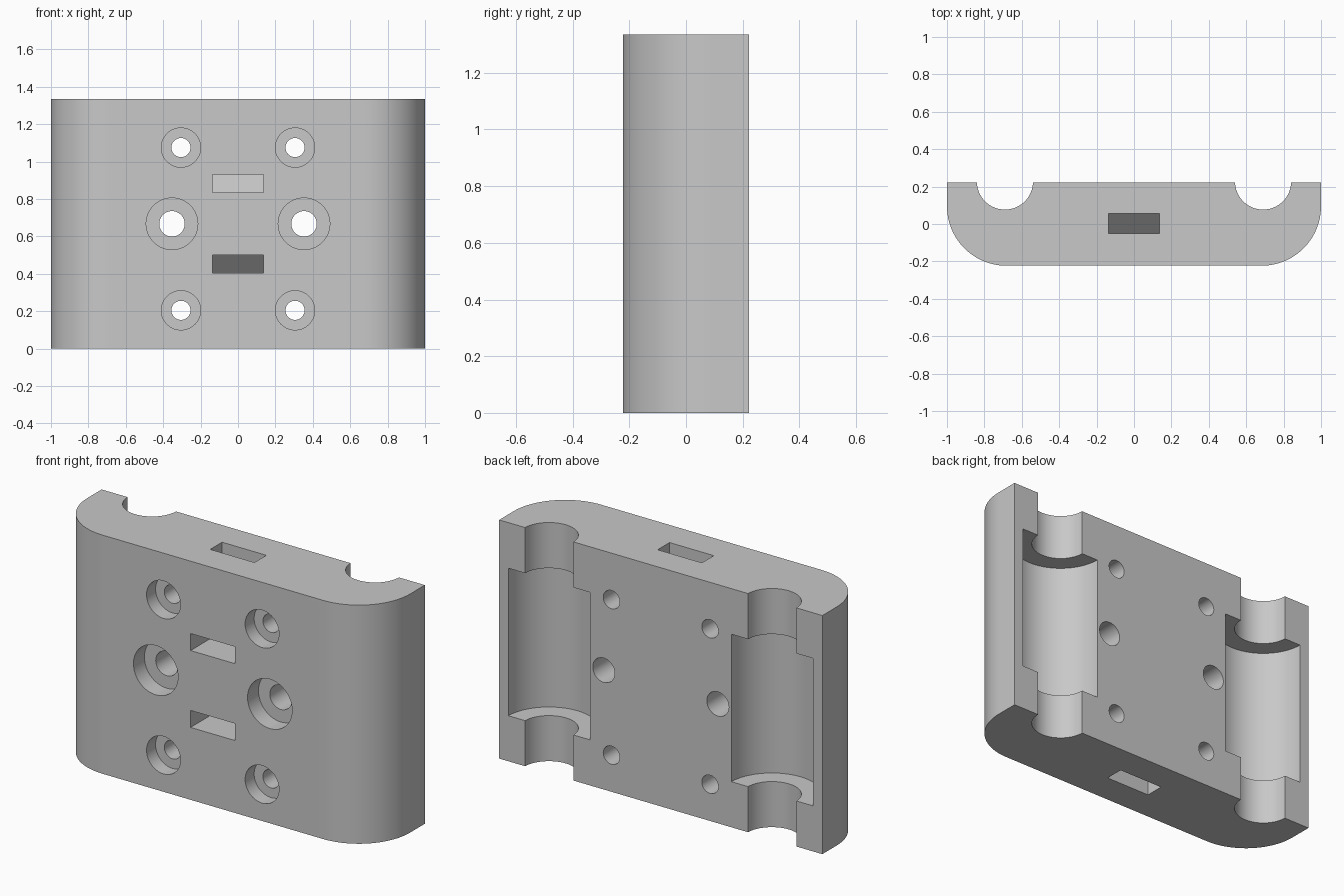
import bpy
import bmesh
from math import pi, sin, cos
from mathutils import Matrix, Vector

default = bpy.data.objects.get("Cube")
if default:
    bpy.data.objects.remove(default, do_unlink=True)

HEIGHT, DEPTH = 1.335, 0.223
MID = HEIGHT / 2

grey = bpy.data.materials.new("light grey")
grey.use_nodes = True
grey.diffuse_color = (0.58, 0.58, 0.58, 1)
grey.node_tree.nodes["Principled BSDF"].inputs["Base Color"].default_value = (0.58, 0.58, 0.58, 1)


def to_object(name, bm):
    bmesh.ops.recalc_face_normals(bm, faces=bm.faces)
    mesh = bpy.data.meshes.new(name)
    bm.to_mesh(mesh)
    bm.free()
    mesh.materials.append(grey)
    obj = bpy.data.objects.new(name, mesh)
    bpy.context.collection.objects.link(obj)
    return obj


def prism(name, points, direction):
    """Extrude a closed outline of 3D points along a direction."""
    bm = bmesh.new()
    face = bm.faces.new([bm.verts.new(p) for p in points])
    extruded = bmesh.ops.extrude_face_region(bm, geom=[face])["geom"]
    verts = [v for v in extruded if isinstance(v, bmesh.types.BMVert)]
    bmesh.ops.translate(bm, verts=verts, vec=Vector(direction))
    return to_object(name, bm)


def cylinder(name, start, end, radius, segments=64):
    start, end = Vector(start), Vector(end)
    axis = end - start
    turn = axis.to_track_quat('Z', 'Y').to_matrix().to_4x4()
    bm = bmesh.new()
    bmesh.ops.create_cone(bm, cap_ends=True, segments=segments, radius1=radius,
                          radius2=radius, depth=axis.length,
                          matrix=Matrix.Translation((start + end) / 2) @ turn)
    return to_object(name, bm)


# Body: plate with two large rounded front corners
R, STEPS = 0.318, 24
arc = [(1 - R + R * sin(pi / 2 * i / STEPS), R - DEPTH - R * cos(pi / 2 * i / STEPS))
       for i in range(STEPS + 1)]
half = arc + [(1, DEPTH)]
outline = half + [(-x, y) for x, y in reversed(half)]
body = prism("bearing_block", [(x, y, 0) for x, y in outline], (0, 0, HEIGHT))

cutters = []
for side in (-1, 1):
    # Rod channel and wider bearing pocket, open to the back
    x, y = side * 0.69, DEPTH + 0.004
    cutters.append(cylinder("rod_channel_cutter", (x, y, -0.1), (x, y, HEIGHT + 0.1), 0.15))
    cutters.append(cylinder("bearing_pocket_cutter", (x, y, 0.255), (x, y, HEIGHT - 0.255), 0.253, 96))

    # Counterbored screw holes: x, z, hole radius, bore radius, bore depth
    for hx, hz, hole, bore, deep in ((0.305, 1.075, 0.051, 0.105, 0.08),
                                     (0.305, HEIGHT - 1.13, 0.051, 0.105, 0.08),
                                     (0.353, MID, 0.068, 0.138, 0.097)):
        hx *= side
        cutters.append(cylinder("screw_hole_cutter", (hx, -0.4, hz), (hx, 0.4, hz), hole, 48))
        cutters.append(cylinder("counterbore_cutter", (hx, -0.4, hz), (hx, deep - DEPTH, hz), bore))

# Belt slots: from the front face, over a ramp, out of the top or bottom
slot = [(-0.4, 0.835), (-0.05, 0.835), (0.055, 0.94), (0.055, 1.5),
        (-0.05, 1.5), (-0.05, 0.93), (-0.4, 0.93)]
for flip in (False, True):
    points = [(-0.137, y, HEIGHT - z if flip else z) for y, z in slot]
    cutters.append(prism("belt_slot_cutter", points, (0.274, 0, 0)))

# Cut everything out of the body
bpy.ops.object.select_all(action='DESELECT')
body.select_set(True)
bpy.context.view_layer.objects.active = body
for cutter in cutters:
    cutter.hide_render = True
    mod = body.modifiers.new("cut", 'BOOLEAN')
    mod.operation = 'DIFFERENCE'
    mod.solver = 'EXACT'
    mod.object = cutter
    bpy.ops.object.modifier_apply(modifier=mod.name)
    bpy.data.objects.remove(cutter, do_unlink=True)

bpy.ops.object.shade_smooth_by_angle(angle=pi / 6)
